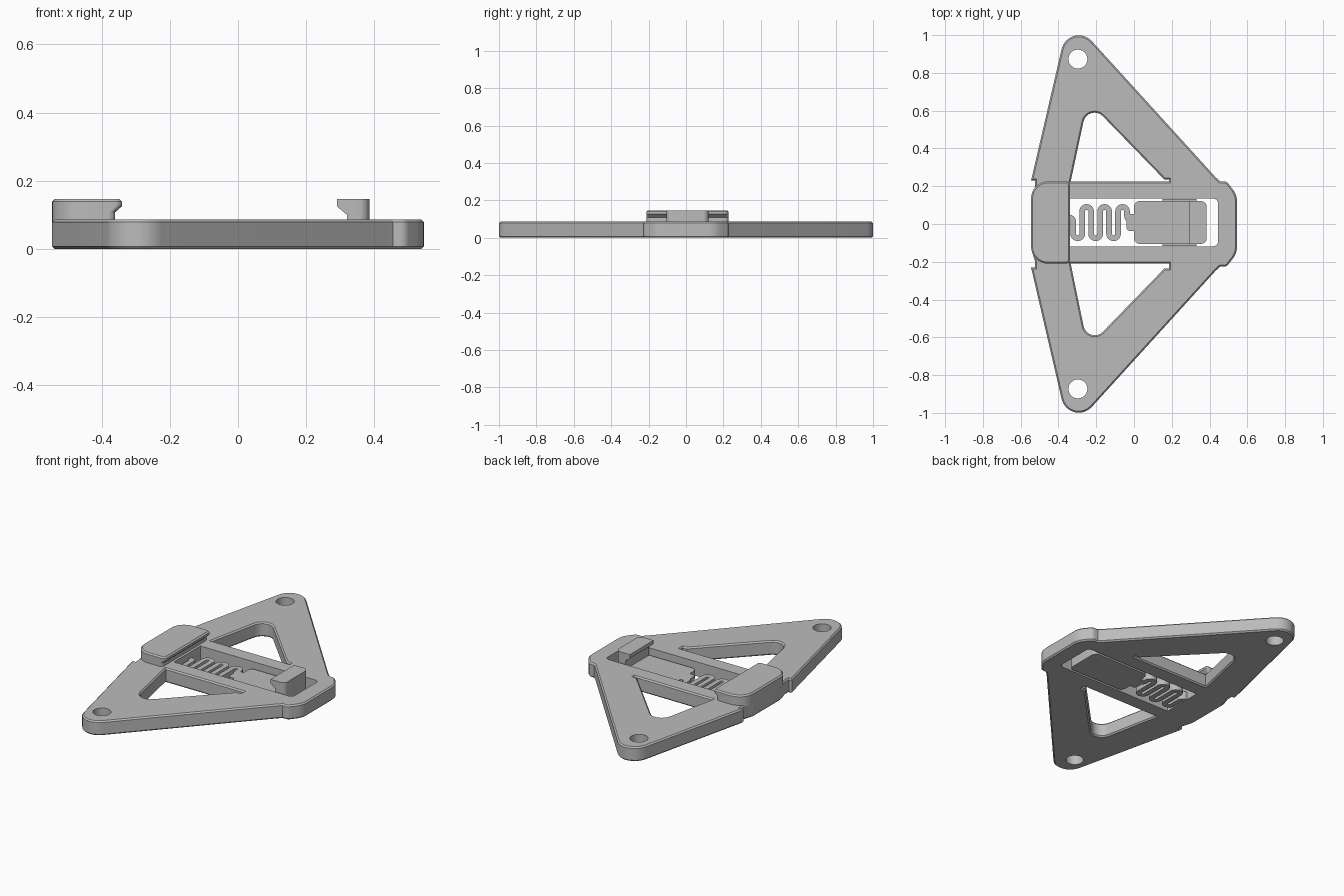
import bpy, bmesh, math
from mathutils import Vector

if "Cube" in bpy.data.objects:
    bpy.data.objects.remove(bpy.data.objects["Cube"])

grey = bpy.data.materials.new("plain grey")
grey.use_nodes = True
GREY = (0.5, 0.5, 0.5, 1)
grey.diffuse_color = GREY
grey.node_tree.nodes["Principled BSDF"].inputs["Base Color"].default_value = GREY

THICK = 0.087    # frame height
CHAMFER = 0.008
DECK = 0.05      # slider height
MID = 0.008      # centre line of the slider parts in y


def fillet(corners, closed=True, steps=8):
    """Round each (x, y, radius) corner of a path."""
    path, n = [], len(corners)
    for i, (x, y, r) in enumerate(corners):
        p = Vector((x, y))
        if r == 0 or (not closed and i in (0, n - 1)):
            path.append(p)
            continue
        a = (Vector(corners[i - 1][:2]) - p).normalized()
        b = (Vector(corners[(i + 1) % n][:2]) - p).normalized()
        half = a.angle(b) / 2
        centre = p + (a + b).normalized() * r / math.sin(half)
        start = p + a * r / math.tan(half) - centre
        end = p + b * r / math.tan(half) - centre
        turn = math.atan2(start.x * end.y - start.y * end.x, start.dot(end))
        for k in range(steps + 1):
            t = turn * k / steps
            c, s = math.cos(t), math.sin(t)
            path.append(centre + Vector((start.x * c - start.y * s, start.x * s + start.y * c)))
    return path


def shift(path, d, closed=True):
    """Move a path sideways, to its left, by d."""
    out, n = [], len(path)
    for i, p in enumerate(path):
        before = path[i - 1] if closed or i else None
        after = path[(i + 1) % n] if closed or i < n - 1 else None
        u = (p - before).normalized() if before else (after - p).normalized()
        v = (after - p).normalized() if after else u
        m = (Vector((-u.y, u.x)) + Vector((-v.y, v.x))) / max(1 + u.dot(v), 0.3)
        out.append(p + m * d)
    return out


def loft(name, rings):
    """Join (z, outline) rings into a closed solid."""
    bm = bmesh.new()
    loops = [[bm.verts.new((p.x, p.y, z)) for p in ring] for z, ring in rings]
    for lo, hi in zip(loops, loops[1:]):
        for i in range(len(lo)):
            j = (i + 1) % len(lo)
            bm.faces.new((lo[i], lo[j], hi[j], hi[i]))
    bm.faces.new(loops[0][::-1])
    bm.faces.new(loops[-1])
    bmesh.ops.recalc_face_normals(bm, faces=bm.faces)
    mesh = bpy.data.meshes.new(name)
    bm.to_mesh(mesh)
    bm.free()
    ob = bpy.data.objects.new(name, mesh)
    bpy.context.collection.objects.link(ob)
    mesh.materials.append(grey)
    return ob


def smooth(ob):
    bpy.ops.object.select_all(action="DESELECT")
    ob.select_set(True)
    bpy.context.view_layer.objects.active = ob
    bpy.ops.object.shade_smooth_by_angle(angle=math.radians(25))


def prism(name, path, z0, z1):
    return loft(name, [(z0, path), (z1, path)])


def block(x0, x1, half, left_r, right_r):
    """Rounded rectangle about the slider centre line."""
    return fillet([(x0, MID - half, left_r), (x1, MID - half, right_r),
                   (x1, MID + half, right_r), (x0, MID + half, left_r)])


# Frame: two pointed wings on a rounded centre body
upper = [(0.545, 0.155, 0.1), (0.49, 0.226, 0.03), (0.455, 0.226, 0), (0.43, 0.25, 0),
         (-0.343, 1.10, 0.093), (-0.545, 0.23, 0), (-0.525, 0.23, 0),
         (-0.525, 0.195, 0), (-0.545, 0.13, 0.08)]
lower = [(x, -y, r) for x, y, r in reversed(upper)]
outline = fillet(upper + lower)
inner = shift(outline, CHAMFER)
frame = loft("frame", [(0, inner), (CHAMFER, outline), (THICK - CHAMFER, outline), (THICK, inner)])

# Openings: wing windows, mounting holes and the slider slot
cutters = []
for side, edge in ((1, 0.226), (-1, 0.21)):
    corners = [(0.16, 0.236, 0), (-0.244, 0.652, 0.06), (-0.335, edge, 0),
               (0.185, edge, 0), (0.185, 0.236, 0)]
    corners = [(x, y * side, r) for x, y, r in corners]
    window = fillet(corners if side > 0 else corners[::-1])
    wide = shift(window, -2 * CHAMFER)
    cutters.append(loft("window_cutter", [
        (-CHAMFER, wide), (CHAMFER, window), (THICK - CHAMFER, window), (THICK + CHAMFER, wide)]))
    hole = [Vector((-0.297 + 0.05 * math.cos(a), side * 0.873 + 0.05 * math.sin(a)))
            for a in (math.tau * k / 40 for k in range(40))]
    cutters.append(prism("hole_cutter", hole, -0.1, 0.2))
cutters.append(prism("slot_cutter", block(-0.345, 0.445, 0.126, 0, 0.025), -0.1, 0.2))
for cutter in cutters:
    mod = frame.modifiers.new("opening", "BOOLEAN")
    mod.operation, mod.solver, mod.object = "DIFFERENCE", "EXACT", cutter
bpy.context.view_layer.update()
cut = bpy.data.meshes.new_from_object(frame.evaluated_get(bpy.context.evaluated_depsgraph_get()))
frame.modifiers.clear()
frame.data = cut
for cutter in cutters:
    bpy.data.objects.remove(cutter)

# End cap with a hooked lip facing the slider
cap_narrow = block(-0.545, -0.36, 0.218, 0.09, 0.02)
cap_wide = block(-0.545, -0.34, 0.218, 0.09, 0.02)
cap = loft("end_cap", [(THICK - 0.01, cap_narrow), (0.108, cap_narrow), (0.126, cap_wide),
                       (0.147 - CHAMFER, cap_wide), (0.147, shift(cap_wide, CHAMFER))])

# Slider plate with its hooked thumb tab
slider = prism("slider_plate", block(0, 0.385, 0.113, 0.03, 0.03), 0, DECK)
tab_narrow = block(0.32, 0.385, 0.113, 0, 0.03)
tab_wide = block(0.29, 0.385, 0.113, 0, 0.03)
tab = loft("thumb_tab", [(DECK - 0.01, tab_narrow), (0.1, tab_narrow),
                         (0.125, tab_wide), (0.147, tab_wide)])

# Guide rails between slider and slot walls
for side, name in ((1, "left_rail"), (-1, "right_rail")):
    y = MID + side * 0.118
    prism(name, [Vector(p) for p in ((0.15, y - 0.007), (0.33, y - 0.007),
                                     (0.33, y + 0.007), (0.15, y + 0.007))], 0.015, 0.04)

# Serpentine spring
PITCH, R = 0.0475, 0.0235
route = [(-0.36, 0.035, 0), (-0.322, 0.035, R)]
for i in range(6):
    x = -0.322 + i * PITCH
    y = 0.09 if i % 2 else -0.075
    route += [(x, y, R), (x + PITCH, y, R)]
route += [(-0.037, 0.02, R), (0.02, 0.02, 0)]
path = fillet(route, closed=False)
spring = prism("spring", shift(path, 0.015, False) + shift(path, -0.015, False)[::-1], 0, DECK)
neck = prism("spring_neck", block(-0.04, 0.02, 0.045, 0.02, 0), 0, DECK)

for ob in (frame, cap, slider, tab, spring, neck):
    smooth(ob)
